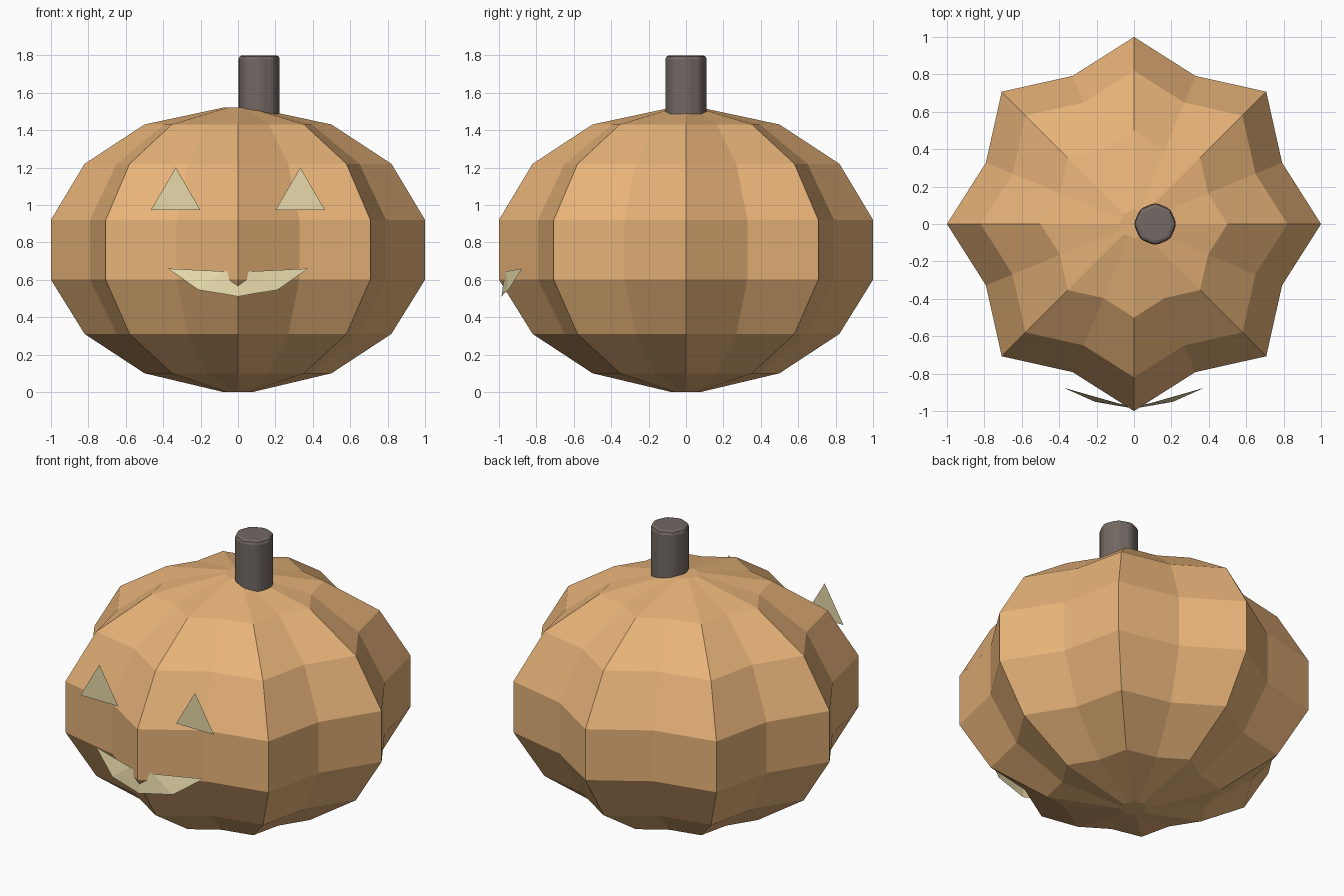
import bpy, bmesh
from math import cos, sin, pi

if "Cube" in bpy.data.objects:
    bpy.data.objects.remove(bpy.data.objects["Cube"])


def material(name, rgb):
    m = bpy.data.materials.new(name)
    m.diffuse_color = (*rgb, 1)
    m.use_nodes = True
    m.node_tree.nodes["Principled BSDF"].inputs["Base Color"].default_value = m.diffuse_color
    return m


def add_object(name, bm, mat):
    mesh = bpy.data.meshes.new(name)
    bm.to_mesh(mesh)
    bm.free()
    obj = bpy.data.objects.new(name, mesh)
    bpy.context.collection.objects.link(obj)
    mesh.materials.append(mat)
    return obj


orange = material("pumpkin_skin", (0.80, 0.45, 0.19))
brown = material("stem_grey", (0.17, 0.14, 0.125))
glow = material("face_pale", (0.80, 0.70, 0.40))

# Ribbed body: eight ridges and eight valleys swept through a round profile
profile = [(0.08, 0), (0.5, 0.1), (0.82, 0.31), (1, 0.6),
           (1, 0.92), (0.82, 1.22), (0.5, 1.43), (0.08, 1.52)]
bm = bmesh.new()
N = 16
rings = []
for r, z in profile:
    ring = []
    for i in range(N):
        a = 2 * pi * i / N
        s = r * (1 if i % 2 == 0 else 0.857)
        ring.append(bm.verts.new((s * cos(a), s * sin(a), z)))
    rings.append(ring)
for lo, hi in zip(rings, rings[1:]):
    for i in range(N):
        j = (i + 1) % N
        bm.faces.new((lo[i], lo[j], hi[j], hi[i]))
bm.faces.new(rings[0][::-1])
bm.faces.new(rings[-1])
add_object("pumpkin_body", bm, orange)

# Stem: octagonal post with softened edges, offset to one side
bm = bmesh.new()
bmesh.ops.create_cone(bm, cap_ends=True, segments=8, radius1=0.115, radius2=0.115, depth=0.35)
stem = add_object("stem", bm, brown)
stem.location = (0.113, 0, 1.625)
bevel = stem.modifiers.new("soft_edges", 'BEVEL')
bevel.width = 0.022
bevel.segments = 2
bevel.limit_method = 'ANGLE'
bevel.angle_limit = 0.5

# Eyes: flat triangles standing in front of the body
for side, name in ((-1, "eye_left"), (1, "eye_right")):
    bm = bmesh.new()
    cx = 0.333 * side
    bm.faces.new([bm.verts.new((cx + dx, -0.903, z))
                  for dx, z in ((-0.132, 0.973), (0.132, 0.973), (0, 1.2))])
    add_object(name, bm, glow)

# Mouth: curved smile, pierced by the front ridge
top = [(0.08, -0.96, 0.645), (0.035, -0.968, 0.64), (0, -0.97, 0.64)]
bottom = [(0.21, -0.95, 0.545), (0.07, -0.975, 0.523), (0, -0.986, 0.51)]
corner = (0.375, -0.876, 0.66)
bm = bmesh.new()
for side in (-1, 1):
    def vert(p):
        return bm.verts.new((p[0] * side, p[1], p[2]))
    t, b, c = [vert(p) for p in top], [vert(p) for p in bottom], vert(corner)
    faces = [(c, t[0], b[0])]
    faces += [(t[i], t[i + 1], b[i + 1], b[i]) for i in range(2)]
    for f in faces:
        bm.faces.new(f if side > 0 else f[::-1])
bmesh.ops.remove_doubles(bm, verts=bm.verts, dist=0.001)
bmesh.ops.recalc_face_normals(bm, faces=bm.faces)
bm.normal_update()
if sum(f.normal.y for f in bm.faces) > 0:
    bmesh.ops.reverse_faces(bm, faces=bm.faces)
add_object("mouth", bm, glow)
